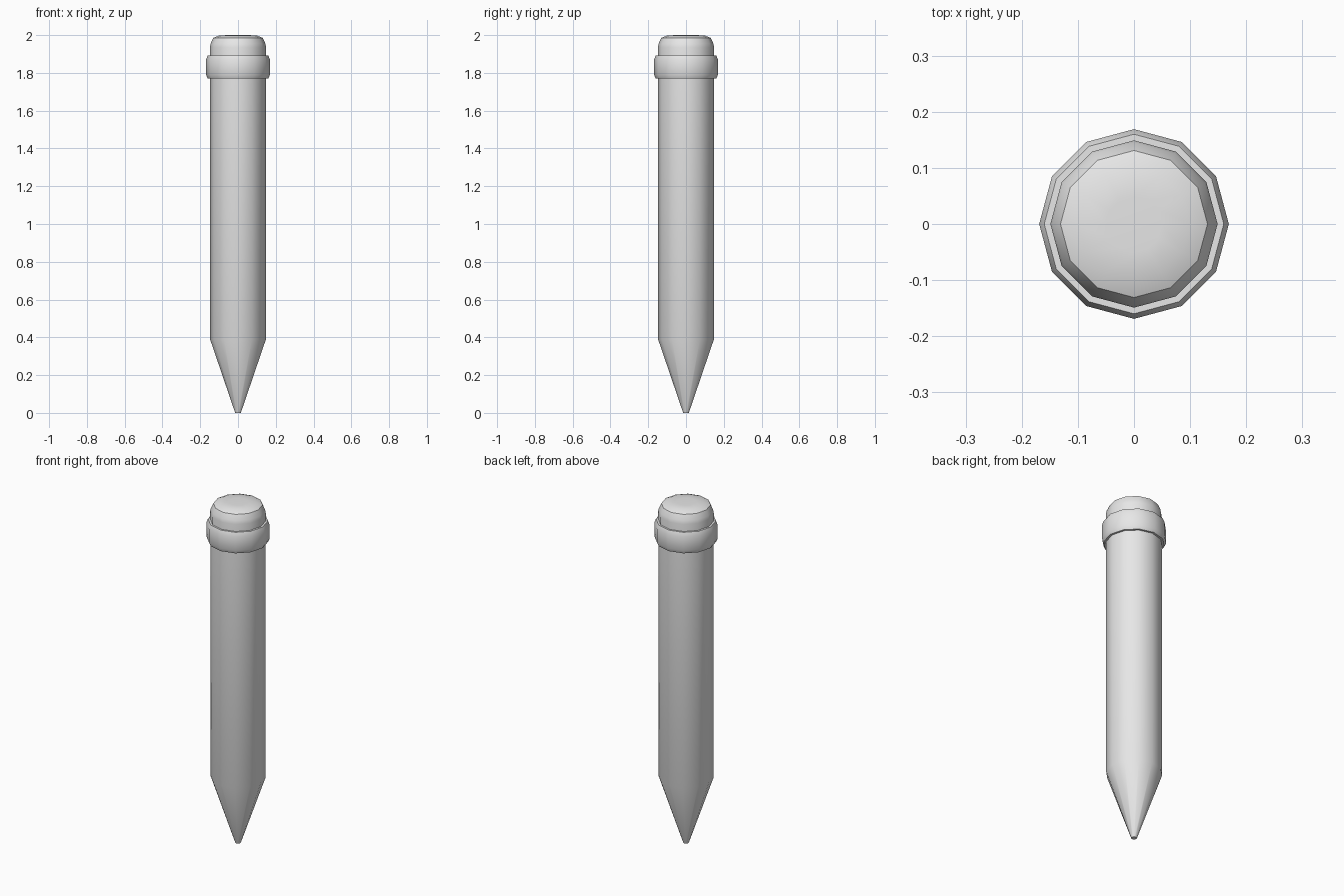
import bpy
import bmesh
import math

cube = bpy.data.objects.get("Cube")
if cube:
    bpy.data.objects.remove(cube, do_unlink=True)

SIDES = 12

grey = bpy.data.materials.new("plain grey")
grey.use_nodes = True
grey.diffuse_color = (0.8, 0.8, 0.8, 1)
grey.node_tree.nodes["Principled BSDF"].inputs["Base Color"].default_value = (0.8, 0.8, 0.8, 1)


def turned(name, profile, closed=False):
    """Turn a (radius, height) profile round the z axis."""
    bm = bmesh.new()
    rings = []
    for r, z in profile:
        angles = [2 * math.pi * i / SIDES for i in range(SIDES)]
        rings.append([bm.verts.new((r * math.cos(a), r * math.sin(a), z)) for a in angles])
    pairs = list(zip(rings, rings[1:]))
    if closed:
        pairs.append((rings[-1], rings[0]))
    else:
        bm.faces.new(rings[0][::-1])
        bm.faces.new(rings[-1])
    for low, high in pairs:
        for i in range(SIDES):
            j = (i + 1) % SIDES
            bm.faces.new((low[i], low[j], high[j], high[i]))
    bmesh.ops.recalc_face_normals(bm, faces=bm.faces)
    mesh = bpy.data.meshes.new(name)
    bm.to_mesh(mesh)
    bm.free()
    mesh.materials.append(grey)
    obj = bpy.data.objects.new(name, mesh)
    bpy.context.collection.objects.link(obj)
    bpy.ops.object.select_all(action="DESELECT")
    obj.select_set(True)
    bpy.context.view_layer.objects.active = obj
    bpy.ops.object.shade_smooth_by_angle(angle=math.radians(35))
    return obj


# Shaft with its sharpened tip
turned("shaft", [(0.015, 0), (0.148, 0.39), (0.148, 1.8)])

# Band with softened rims
turned("band", [(0.14, 1.77), (0.16, 1.77), (0.169, 1.79),
                (0.169, 1.87), (0.16, 1.893), (0.14, 1.893)], closed=True)

# Rounded eraser with a shallow dome
turned("eraser", [(0.148, 1.8), (0.149, 1.935), (0.145, 1.955),
                  (0.131, 1.985), (0.1, 1.998), (0.05, 2.0)])
